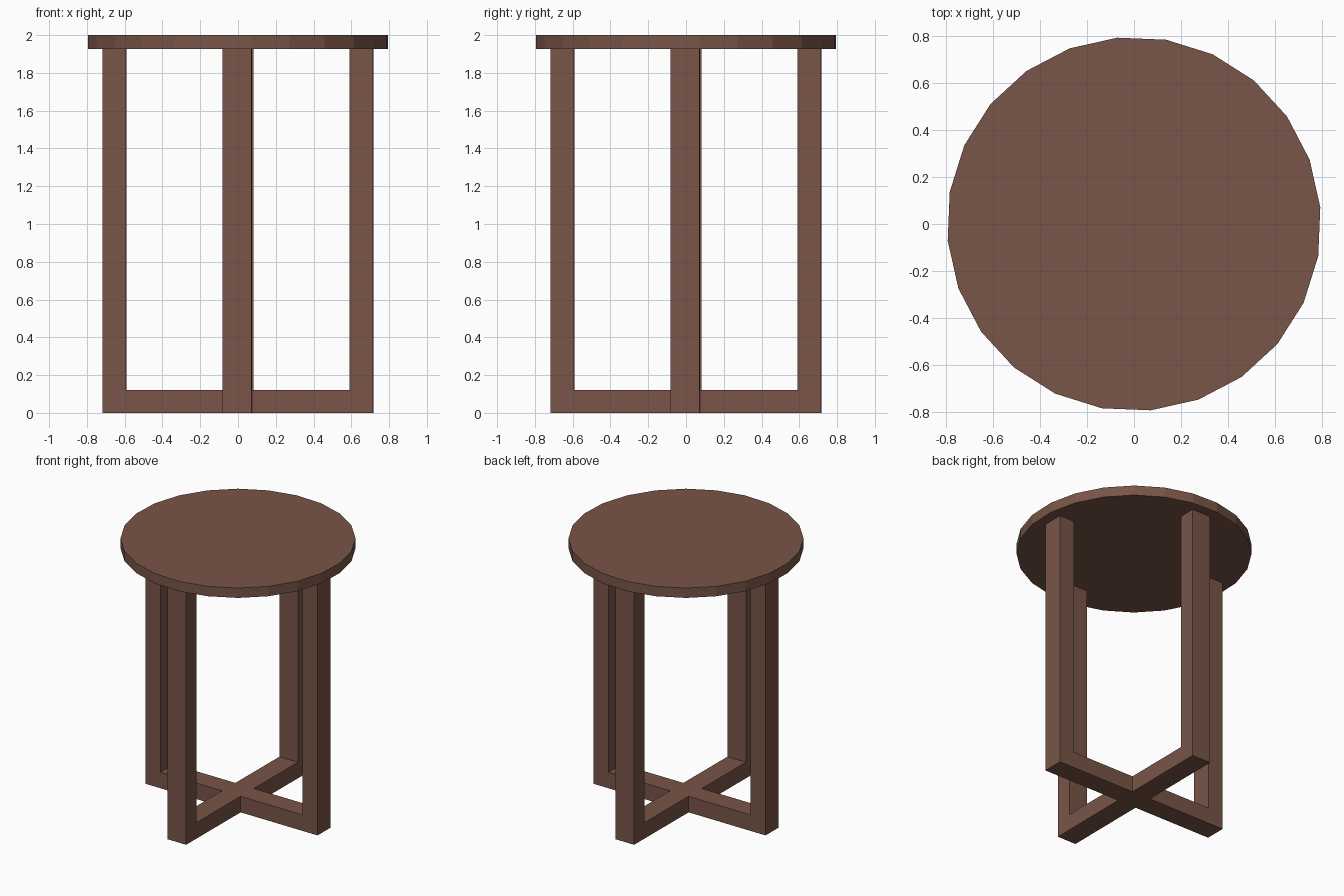
import bpy, bmesh
from math import radians

if "Cube" in bpy.data.objects:
    bpy.data.objects.remove(bpy.data.objects["Cube"])

R, TOP_Z = 0.797, 1.926          # tabletop radius and underside height
OUT, INN, HALF, BAR = 0.716, 0.592, 0.077, 0.12
TWIST = radians(-0.4)

wood = bpy.data.materials.new("brown_wood")
wood.diffuse_color = (0.191, 0.091, 0.065, 1)
wood.use_nodes = True
wood.node_tree.nodes["Principled BSDF"].inputs["Base Color"].default_value = wood.diffuse_color


def finish(name, bm, angle):
    bmesh.ops.recalc_face_normals(bm, faces=bm.faces)
    mesh = bpy.data.meshes.new(name)
    bm.to_mesh(mesh)
    bm.free()
    mesh.materials.append(wood)
    obj = bpy.data.objects.new(name, mesh)
    obj.rotation_euler.z = angle
    bpy.context.collection.objects.link(obj)
    return obj


def profile_frame(name, points, angle):
    """Extrude an x-z outline across the timber width."""
    bm = bmesh.new()
    face = bm.faces.new([bm.verts.new((x, -HALF, z)) for x, z in points])
    ext = bmesh.ops.extrude_face_region(bm, geom=[face])["geom"]
    verts = [g for g in ext if isinstance(g, bmesh.types.BMVert)]
    bmesh.ops.translate(bm, verts=verts, vec=(0, 2 * HALF, 0))
    return finish(name, bm, angle)


# Round tabletop, 24 flat sides
bm = bmesh.new()
bmesh.ops.create_cone(bm, cap_ends=True, segments=24, radius1=R, radius2=R,
                      depth=2 - TOP_Z)
tabletop = finish("tabletop", bm, radians(5.1))
tabletop.location.z = (2 + TOP_Z) / 2

# U-shaped frame running straight through: two legs and a foot bar
side = [(INN, BAR), (INN, TOP_Z), (OUT, TOP_Z), (OUT, 0)]
profile_frame("side_leg_frame", side + [(-x, z) for x, z in reversed(side)], TWIST)

# Front and back legs, each with a half foot bar butting into the frame
half = [(HALF, BAR)] + side + [(HALF, 0)]
for name, angle in (("front_leg", -90), ("back_leg", 90)):
    profile_frame(name, half, radians(angle) + TWIST)
